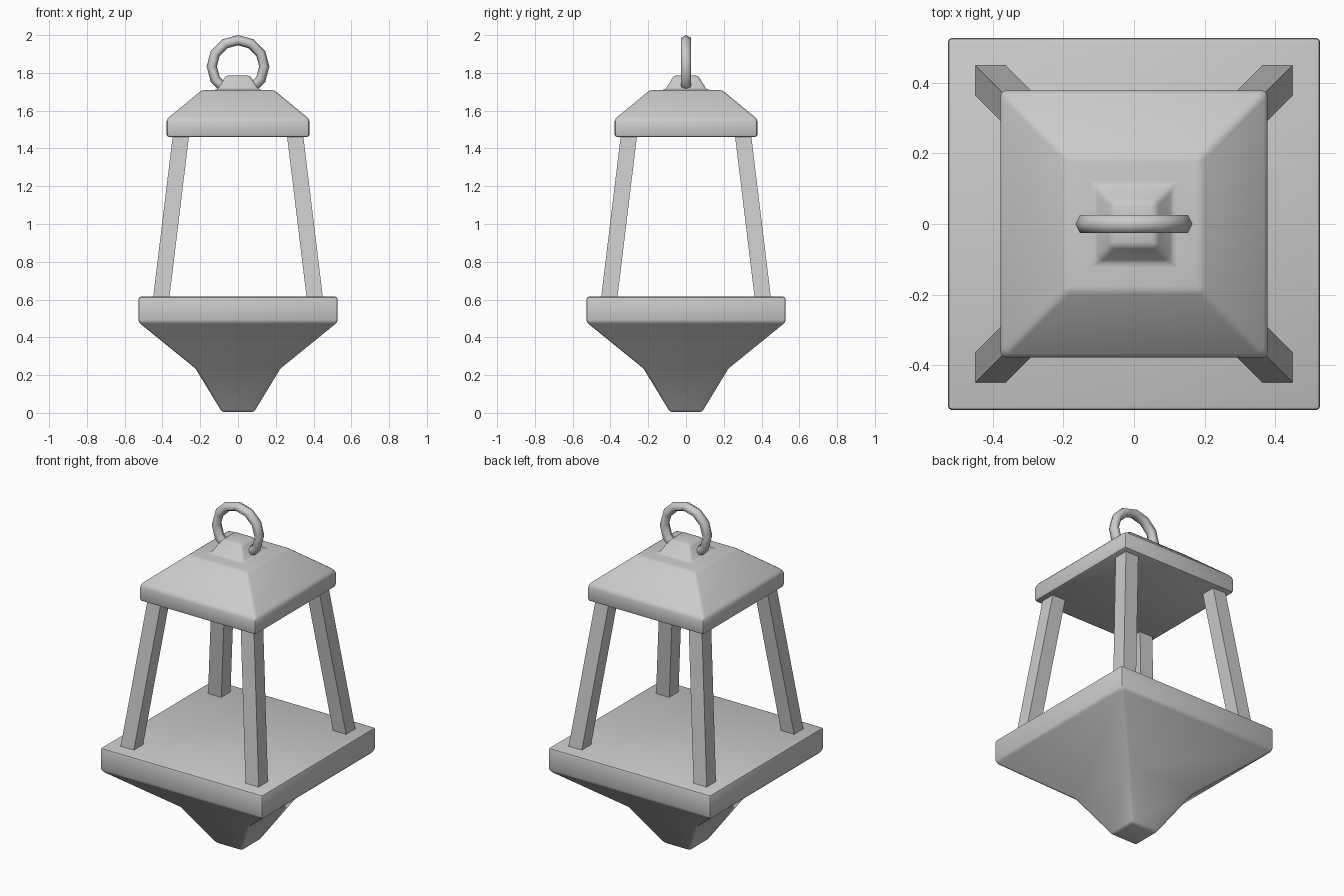
import bpy, bmesh, math
from mathutils import Vector

old = bpy.data.objects.get("Cube")
if old:
    bpy.data.objects.remove(old, do_unlink=True)

# One plain grey for the whole lantern
grey = bpy.data.materials.new("plain grey")
grey.use_nodes = True
colour = (0.6, 0.6, 0.6, 1)
grey.diffuse_color = colour
grey.node_tree.nodes["Principled BSDF"].inputs["Base Color"].default_value = colour


def finish(name, bm, bevel=0.0, smooth=40):
    bmesh.ops.recalc_face_normals(bm, faces=bm.faces)
    mesh = bpy.data.meshes.new(name)
    bm.to_mesh(mesh)
    bm.free()
    mesh.materials.append(grey)
    obj = bpy.data.objects.new(name, mesh)
    bpy.context.collection.objects.link(obj)
    bpy.ops.object.select_all(action='DESELECT')
    obj.select_set(True)
    bpy.context.view_layer.objects.active = obj
    if bevel:
        mod = obj.modifiers.new("soft edges", 'BEVEL')
        mod.width = bevel
        mod.segments = 2
        mod.limit_method = 'ANGLE'
        mod.angle_limit = math.radians(20)
        bpy.ops.object.modifier_apply(modifier=mod.name)
    bpy.ops.object.shade_smooth_by_angle(angle=math.radians(smooth))
    return obj


def square_loft(name, profile, bevel=0.0, smooth=40):
    """Stack square rings given as (half width, z, x centre, y centre)."""
    bm = bmesh.new()
    rings = []
    for half, z, cx, cy in profile:
        rings.append([bm.verts.new((cx + sx * half, cy + sy * half, z))
                      for sx, sy in ((-1, -1), (1, -1), (1, 1), (-1, 1))])
    for low, high in zip(rings, rings[1:]):
        for i in range(4):
            j = (i + 1) % 4
            bm.faces.new((low[i], low[j], high[j], high[i]))
    bm.faces.new(rings[0])
    bm.faces.new(rings[-1])
    return finish(name, bm, bevel, smooth)


def centred(*pairs):
    return [(half, z, 0, 0) for half, z in pairs]


# Base slab with its tapering underside
square_loft("base", centred((0.085, 0.005), (0.225, 0.235), (0.527, 0.48), (0.527, 0.615)), 0.012)

# Roof with a stepped cap
square_loft("roof", centred((0.378, 1.46), (0.378, 1.555), (0.19, 1.71),
                            (0.11, 1.71), (0.063, 1.787)), 0.014)

# Four leaning corner posts
for side, sx in (("left", 1), ("right", -1)):
    for end, sy in (("front", -1), ("back", 1)):
        square_loft(f"post_{end}_{side}",
                    [(0.043, 0.605, sx * 0.407, sy * 0.407),
                     (0.043, 1.47, sx * 0.302, sy * 0.302)], 0, 30)

# Hanging ring: low-poly torus standing in the xz plane
bm = bmesh.new()
major, minor, steps, sides = 0.139, 0.027, 12, 6
loops = []
for i in range(steps):
    a = math.tau * i / steps
    out = Vector((math.sin(a), 0, math.cos(a)))
    loops.append([bm.verts.new(Vector((0, 0, 1.834)) + out * (major + minor * math.cos(b))
                               + Vector((0, minor * 1.1 * math.sin(b), 0)))
                  for b in (math.tau * k / sides for k in range(sides))])
for i in range(steps):
    here, there = loops[i], loops[(i + 1) % steps]
    for k in range(sides):
        n = (k + 1) % sides
        bm.faces.new((here[k], here[n], there[n], there[k]))
finish("hanging_ring", bm, 0, 65)
